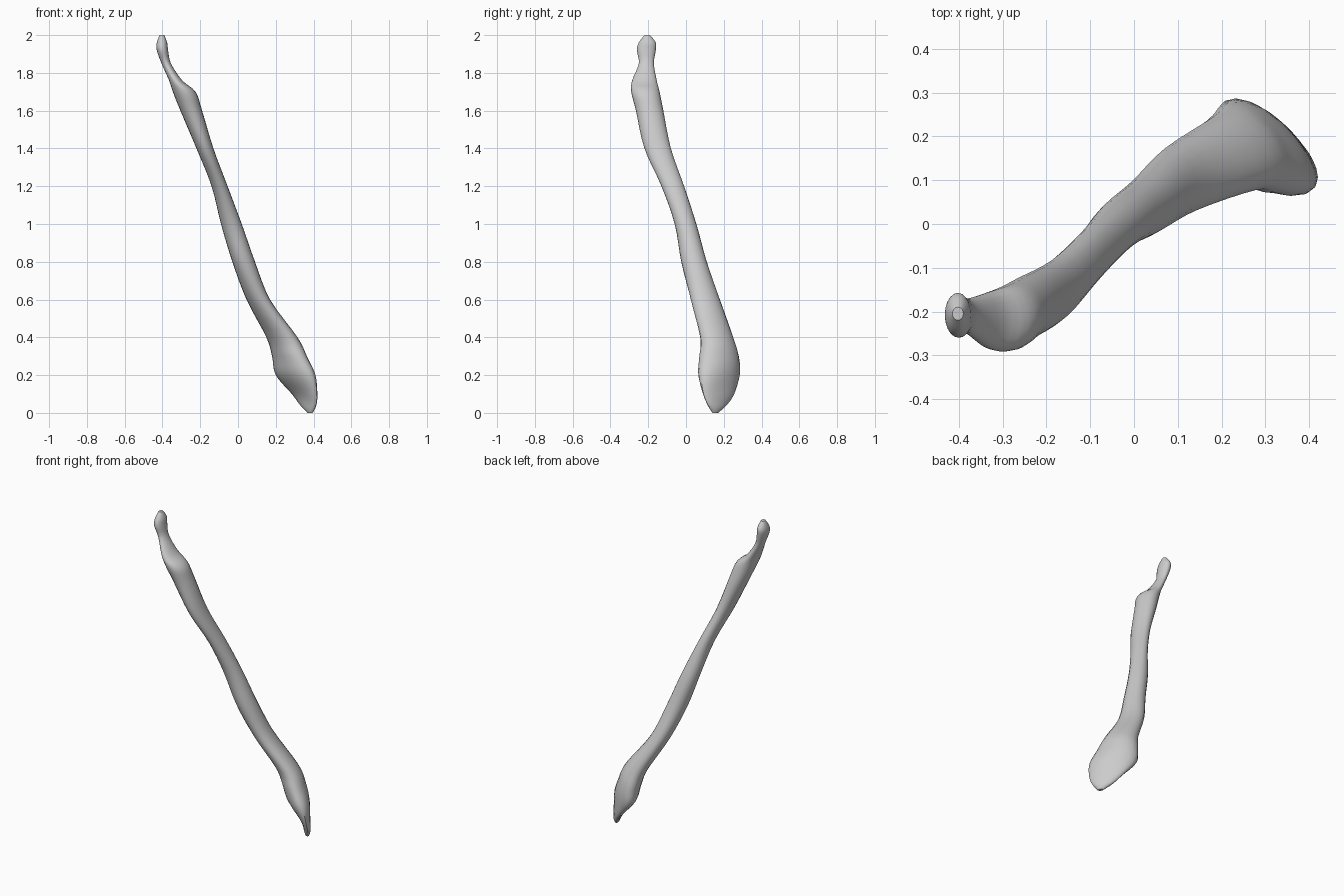
import bpy
import bmesh
import math

cube = bpy.data.objects.get("Cube")
if cube:
    bpy.data.objects.remove(cube, do_unlink=True)

SIDES = 20
STEPS = 4

# Cross-sections: height, x low, x high, y low, y high, diagonal skew
SECTIONS = [
    (0, .37, .395, .14, .17, -.5),
    (.04, .33, .415, .115, .215, -.8),
    (.1, .285, .42, .09, .255, -.82),
    (.2, .2, .41, .065, .285, -.65),
    (.3, .18, .365, .07, .28, -.5),
    (.4, .15, .315, .075, .25, -.35),
    (.6, .045, .17, .025, .18, -.2),
    (.8, -.03, .09, -.025, .11, 0),
    (1, -.09, .02, -.06, .055, 0),
    (1.2, -.14, -.055, -.13, -.01, 0),
    (1.4, -.22, -.13, -.22, -.08, 0),
    (1.6, -.305, -.19, -.265, -.12, 0),
    (1.7, -.345, -.225, -.29, -.14, 0),
    (1.76, -.365, -.295, -.285, -.155, 0),
    (1.85, -.405, -.355, -.25, -.17, 0),
    (1.92, -.43, -.37, -.26, -.16, 0),
    (1.96, -.43, -.375, -.25, -.16, 0),
    (2, -.415, -.39, -.22, -.19, 0),
]


def blend(p, q, r, s, t):
    """Smooth curve between q and r, guided by their neighbours."""
    return 0.5 * (2 * q + (r - p) * t + (2 * p - 5 * q + 4 * r - s) * t ** 2
                  + (3 * q - p - 3 * r + s) * t ** 3)


def smooth_sections(sections):
    last = len(sections) - 1
    for i in range(last):
        around = [sections[min(max(i + k, 0), last)] for k in (-1, 0, 1, 2)]
        for step in range(STEPS):
            yield [blend(*values, step / STEPS) for values in zip(*around)]
    yield sections[last]


def add_ring(bm, section):
    """One skewed oval fitted between its limits in x and y."""
    z, x_low, x_high, y_low, y_high, skew = section
    ring = []
    for i in range(SIDES):
        angle = math.tau * i / SIDES
        across = math.cos(angle)
        along = skew * across + math.sqrt(1 - skew * skew) * math.sin(angle)
        x = (x_low + x_high) / 2 + across * (x_high - x_low) / 2
        y = (y_low + y_high) / 2 + along * (y_high - y_low) / 2
        ring.append(bm.verts.new((x, y, z)))
    return ring


def bridge(bm, lower, upper):
    for i in range(SIDES):
        j = (i + 1) % SIDES
        bm.faces.new((lower[i], lower[j], upper[j], upper[i]))


# Slender leaning shaft with a flared foot and a narrow broken tip
bm = bmesh.new()
rings = [add_ring(bm, section) for section in smooth_sections(SECTIONS)]
for lower, upper in zip(rings, rings[1:]):
    bridge(bm, lower, upper)
bm.faces.new(rings[0][::-1])
bm.faces.new(rings[-1])
bmesh.ops.recalc_face_normals(bm, faces=bm.faces)
mesh = bpy.data.meshes.new("bone_shaft")
bm.to_mesh(mesh)
bm.free()
shaft = bpy.data.objects.new("bone_shaft", mesh)
bpy.context.collection.objects.link(shaft)

# Plain grey surface
grey = bpy.data.materials.new("plain grey")
grey.use_nodes = True
colour = (.6, .6, .6, 1)
grey.diffuse_color = colour
grey.node_tree.nodes["Principled BSDF"].inputs["Base Color"].default_value = colour
mesh.materials.append(grey)

# Smooth sides with crisp ends
bpy.ops.object.select_all(action="DESELECT")
shaft.select_set(True)
bpy.context.view_layer.objects.active = shaft
bpy.ops.object.shade_smooth_by_angle(angle=math.radians(40))
